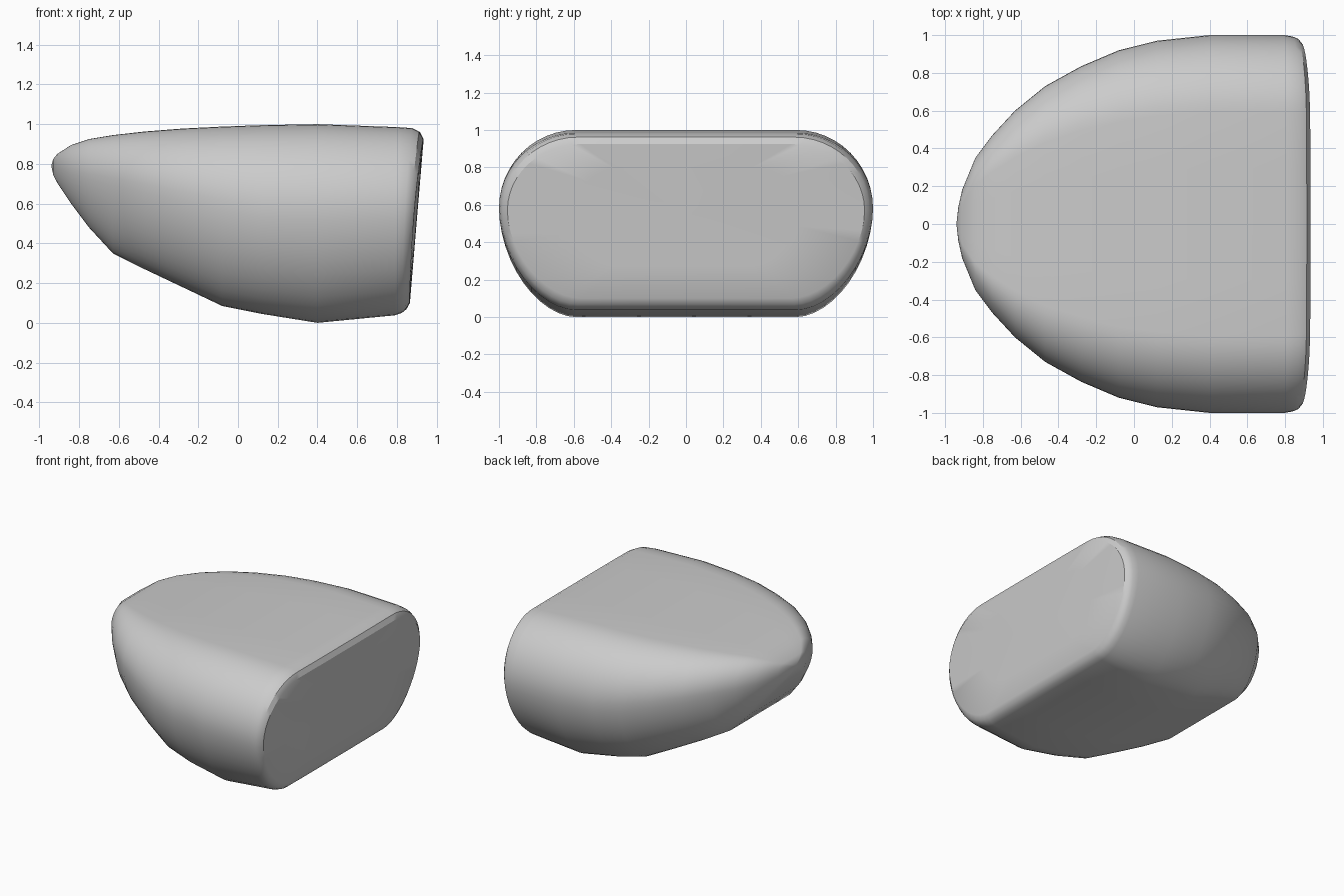
import bpy, bmesh, math

cube = bpy.data.objects.get("Cube")
if cube:
    bpy.data.objects.remove(cube, do_unlink=True)

# Plain grey
grey = bpy.data.materials.new("plain_grey")
grey.use_nodes = True
color = (0.6, 0.6, 0.6, 1)
grey.diffuse_color = color
grey.node_tree.nodes["Principled BSDF"].inputs["Base Color"].default_value = color

# Cross-sections: x, half width, top, widest level, bottom, tilt
SECTIONS = [
    (-0.93, 0.09, 0.825, 0.79, 0.745, 0),
    (-0.91, 0.18, 0.85, 0.785, 0.705, 0),
    (-0.84, 0.35, 0.895, 0.77, 0.60, 0),
    (-0.75, 0.47, 0.925, 0.75, 0.48, 0),
    (-0.63, 0.60, 0.945, 0.73, 0.35, 0),
    (-0.47, 0.73, 0.963, 0.70, 0.27, 0),
    (-0.28, 0.835, 0.978, 0.66, 0.18, 0),
    (-0.08, 0.92, 0.988, 0.62, 0.085, 0),
    (0.12, 0.97, 0.995, 0.59, 0.045, 0),
    (0.40, 1.00, 1.00, 0.58, 0.00, 0),
    (0.80, 1.00, 0.985, 0.58, 0.038, 0.02),
    (0.85, 0.992, 0.98, 0.57, 0.05, 0.055),
    (0.88, 0.98, 0.962, 0.57, 0.068, 0.075),
    (0.899, 0.955, 0.925, 0.57, 0.10, 0.084),
    (0.899, 0.60, 0.80, 0.55, 0.27, 0.084),
]
STEPS = 12
FLAT = 0.59


def quarter(half, edge, mid, power):
    """Rounded corner from the widest level to the flat top or bottom."""
    for i in range(STEPS + 1):
        a = math.pi / 2 * i / STEPS
        y = half * (FLAT + (1 - FLAT) * math.cos(a) ** power)
        yield y, mid + (edge - mid) * math.sin(a) ** power


def ring(half, top, mid, bottom):
    upper = list(quarter(half, top, mid, 1.0))
    lower = list(quarter(half, bottom, mid, 1.1))
    left = lower[:0:-1] + upper
    flat_top = [(half * FLAT * k, top) for k in (0.5, 0, -0.5)]
    flat_base = [(half * FLAT * k, bottom) for k in (-0.5, 0, 0.5)]
    return left + flat_top + [(-y, z) for y, z in reversed(left)] + flat_base


# Rounded wedge body, lofted from the nose to the tilted flat end
bm = bmesh.new()
rings = []
for x, half, top, mid, bottom, tilt in SECTIONS:
    bulge = 0.02 * tilt / 0.084
    rings.append([bm.verts.new((x + tilt * (z - 0.5) - bulge * y ** 4, y, z))
                  for y, z in ring(half, top, mid, bottom)])
for a, b in zip(rings, rings[1:]):
    for i in range(len(a)):
        j = (i + 1) % len(a)
        bm.faces.new((a[i], a[j], b[j], b[i]))

# Close the nose and the flat end
for loop, tip in ((rings[0], (-0.94, 0, 0.79)), (rings[-1], (0.902, 0, 0.54))):
    point = bm.verts.new(tip)
    for i in range(len(loop)):
        bm.faces.new((loop[i], loop[(i + 1) % len(loop)], point))
bmesh.ops.recalc_face_normals(bm, faces=bm.faces[:])

mesh = bpy.data.meshes.new("wedge_body")
bm.to_mesh(mesh)
bm.free()
body = bpy.data.objects.new("wedge_body", mesh)
bpy.context.collection.objects.link(body)
mesh.materials.append(grey)
bpy.context.view_layer.objects.active = body
body.select_set(True)
bpy.ops.object.shade_smooth_by_angle(angle=math.radians(32))
